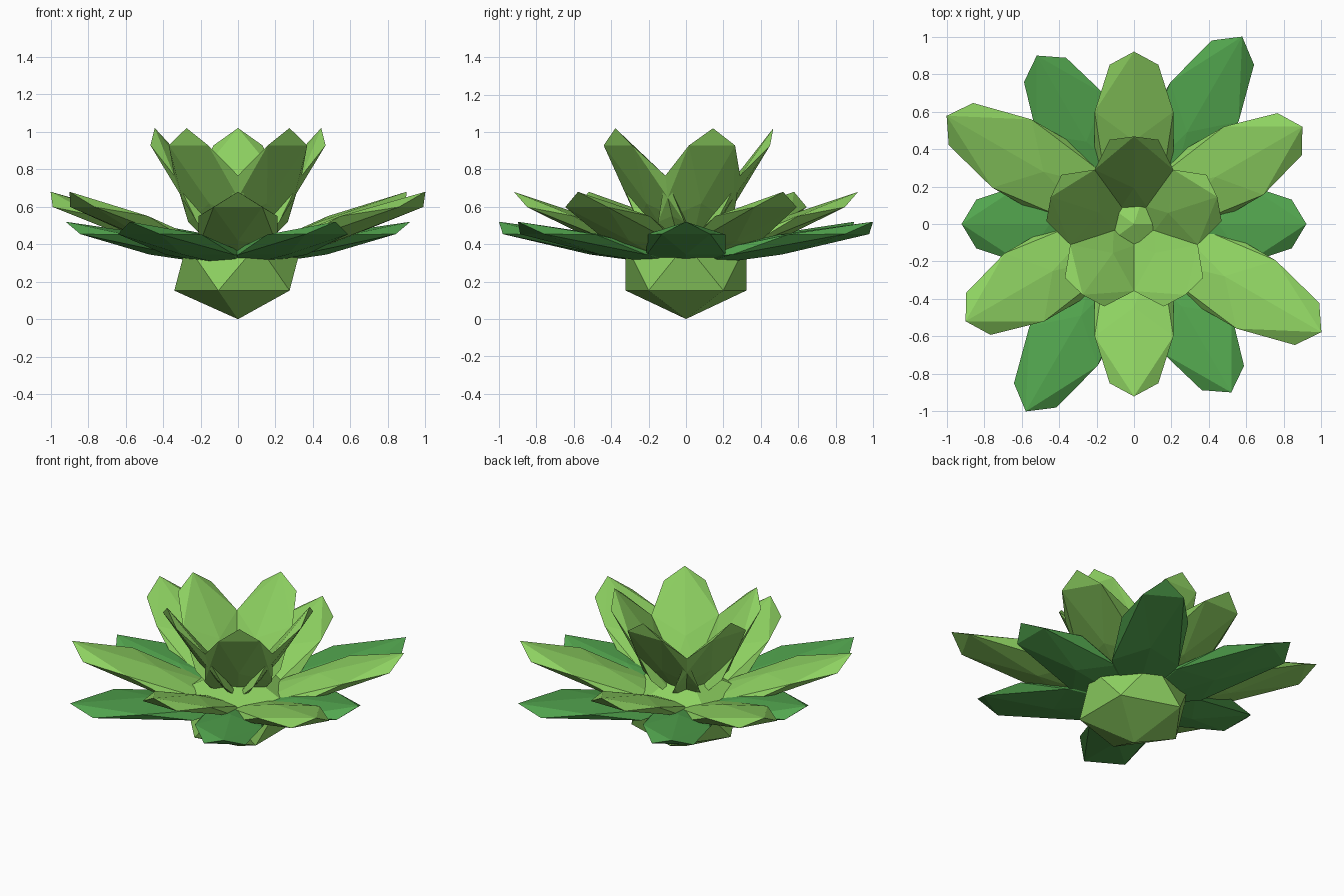
import bpy
from math import radians, cos, sin
from mathutils import Matrix, Vector

if "Cube" in bpy.data.objects:
    bpy.data.objects.remove(bpy.data.objects["Cube"])


def material(name, rgb):
    m = bpy.data.materials.new(name)
    m.diffuse_color = (*rgb, 1)
    m.use_nodes = True
    m.node_tree.nodes["Principled BSDF"].inputs["Base Color"].default_value = m.diffuse_color
    return m


lime = material("lime", (0.27, 0.64, 0.12))
green = material("green", (0.085, 0.38, 0.077))


def ico(name, matrix, mat):
    """Twenty-sided flat-shaded ball shaped by a matrix."""
    bpy.ops.mesh.primitive_ico_sphere_add(subdivisions=1, radius=1)
    ob = bpy.context.object
    ob.name = name
    ob.data.transform(matrix)
    ob.data.materials.append(mat)
    return ob


def leaf_ring(name, mat, count, start, tilt, length, thick, tip, stretches):
    """Leaves are flattened balls, tilted up and spun round the centre.
    tip = (radius, height) of the leaf's pointed end."""
    tilt = radians(tilt)
    shape = Matrix.Rotation(-tilt, 4, 'Y') @ Matrix.Diagonal((length, 0.247, thick, 1))
    end = shape @ Vector((0.8944, 0, 0.4472))
    place = Matrix.Translation((tip[0] - end.x, 0, tip[1] - end.z))
    for i in range(count):
        k = stretches[i % len(stretches)]
        spin = Matrix.Rotation(radians(start + i * 360 / count), 4, 'Z')
        ico(f"{name}_{i + 1}", spin @ Matrix.Diagonal((k, 1, 1, 1)) @ place @ shape, mat)


# Core at the base
ico("core", Matrix.Translation((0, 0, 0.276)) @ Matrix.Diagonal((0.38, 0.38, 0.276, 1)), lime)

# Three tiers of leaves
leaf_ring("lower_leaf", green, 6, 0, 12, 0.53, 0.054, (0.92, 0.52), (1, 1.255, 1.128))
leaf_ring("middle_leaf", lime, 6, 90, 22, 0.56, 0.055, (0.92, 0.68), (1, 1.255, 1.128))
leaf_ring("inner_leaf", lime, 5, 90, 55, 0.50, 0.043, (0.467, 1.02), (1,))
